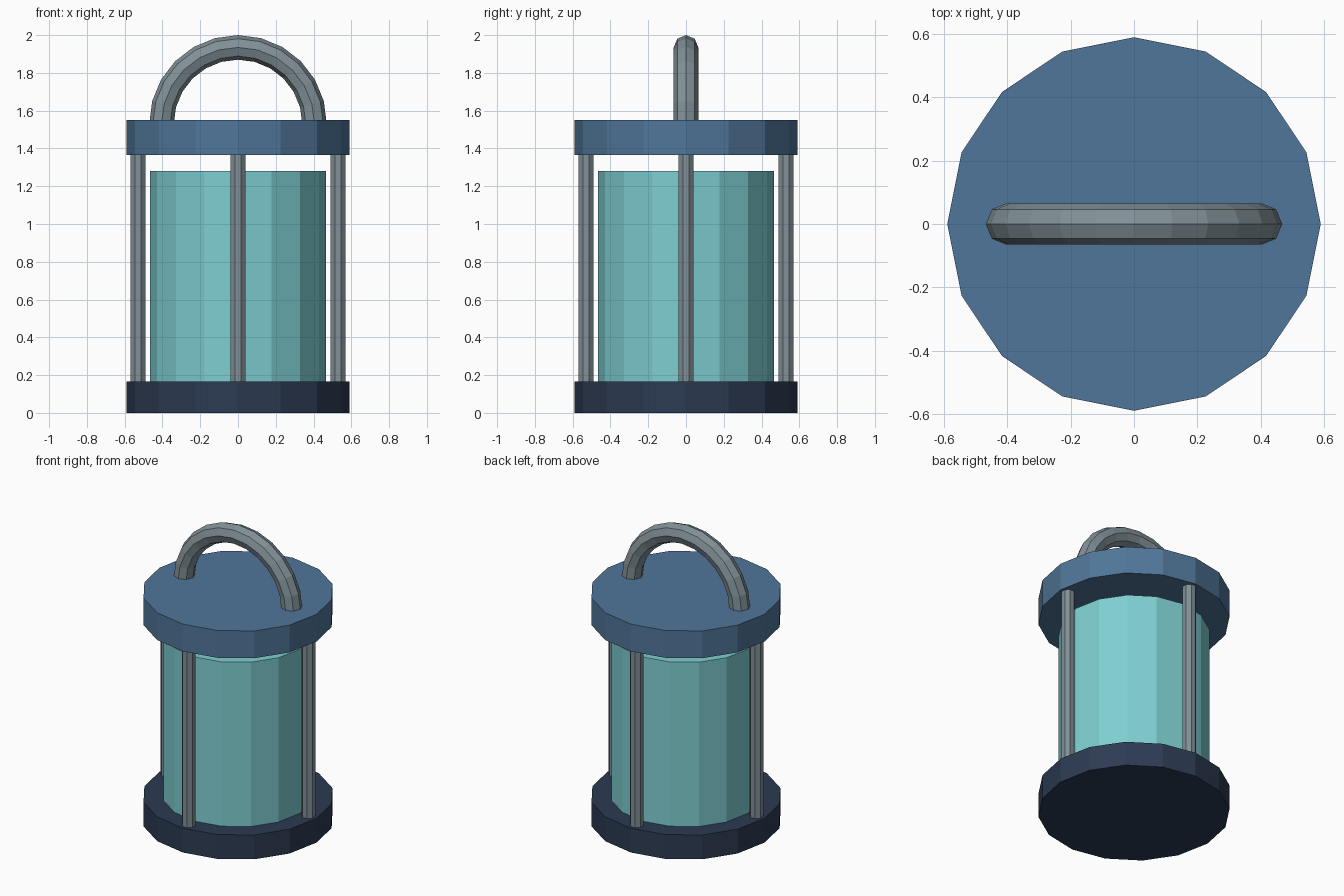
import bpy, math
from math import sin, cos, pi

if "Cube" in bpy.data.objects:
    bpy.data.objects.remove(bpy.data.objects["Cube"])


def colour(name, rgb):
    m = bpy.data.materials.new(name)
    m.diffuse_color = (*rgb, 1)
    m.use_nodes = True
    m.node_tree.nodes["Principled BSDF"].inputs["Base Color"].default_value = m.diffuse_color
    return m


def prism(name, sides, r, z0, z1, mat=None, x=0, y=0, rot=0):
    bpy.ops.mesh.primitive_cylinder_add(vertices=sides, radius=r, depth=z1 - z0,
                                        location=(x, y, (z0 + z1) / 2),
                                        rotation=(0, 0, rot))
    ob = bpy.context.object
    ob.name = name
    if mat:
        ob.data.materials.append(mat)
    return ob


navy = colour("navy", (0.025, 0.043, 0.085))
blue = colour("blue", (0.08, 0.18, 0.32))
teal = colour("teal", (0.21, 0.62, 0.64))
steel = colour("steel", (0.22, 0.28, 0.31))

# Base, glass body and lid
prism("base", 16, 0.59, 0, 0.165, navy)
prism("glass", 16, 0.465, 0.165, 1.28, teal)
prism("lid", 16, 0.59, 1.365, 1.55, blue)

# Four posts around the glass
for i, side in enumerate(("right", "back", "left", "front")):
    a = i * pi / 2
    prism(side + "_post", 8, 0.043, 0.15, 1.38, steel,
          0.53 * cos(a), 0.53 * sin(a), a + pi / 8)

# Arched handle: octagonal section swept through a half circle
R, r, steps, n = 0.405, 0.065, 12, 8
verts, faces = [], []
for i in range(steps + 1):
    a = pi * i / steps
    for j in range(n):
        b = 2 * pi * j / n
        d = R + r * cos(b)
        verts.append((d * cos(a), r * sin(b), 1.53 + d * sin(a)))
for i in range(steps):
    for j in range(n):
        k = (j + 1) % n
        faces.append((i * n + j, i * n + k, (i + 1) * n + k, (i + 1) * n + j))
faces.append(tuple(range(n))[::-1])
faces.append(tuple(range(steps * n, steps * n + n)))
me = bpy.data.meshes.new("handle")
me.from_pydata(verts, [], faces)
me.materials.append(steel)
handle = bpy.data.objects.new("handle", me)
bpy.context.collection.objects.link(handle)

# Consistent outward normals on the handle
import bmesh
bm = bmesh.new()
bm.from_mesh(me)
bmesh.ops.recalc_face_normals(bm, faces=bm.faces)
bm.to_mesh(me)
bm.free()
